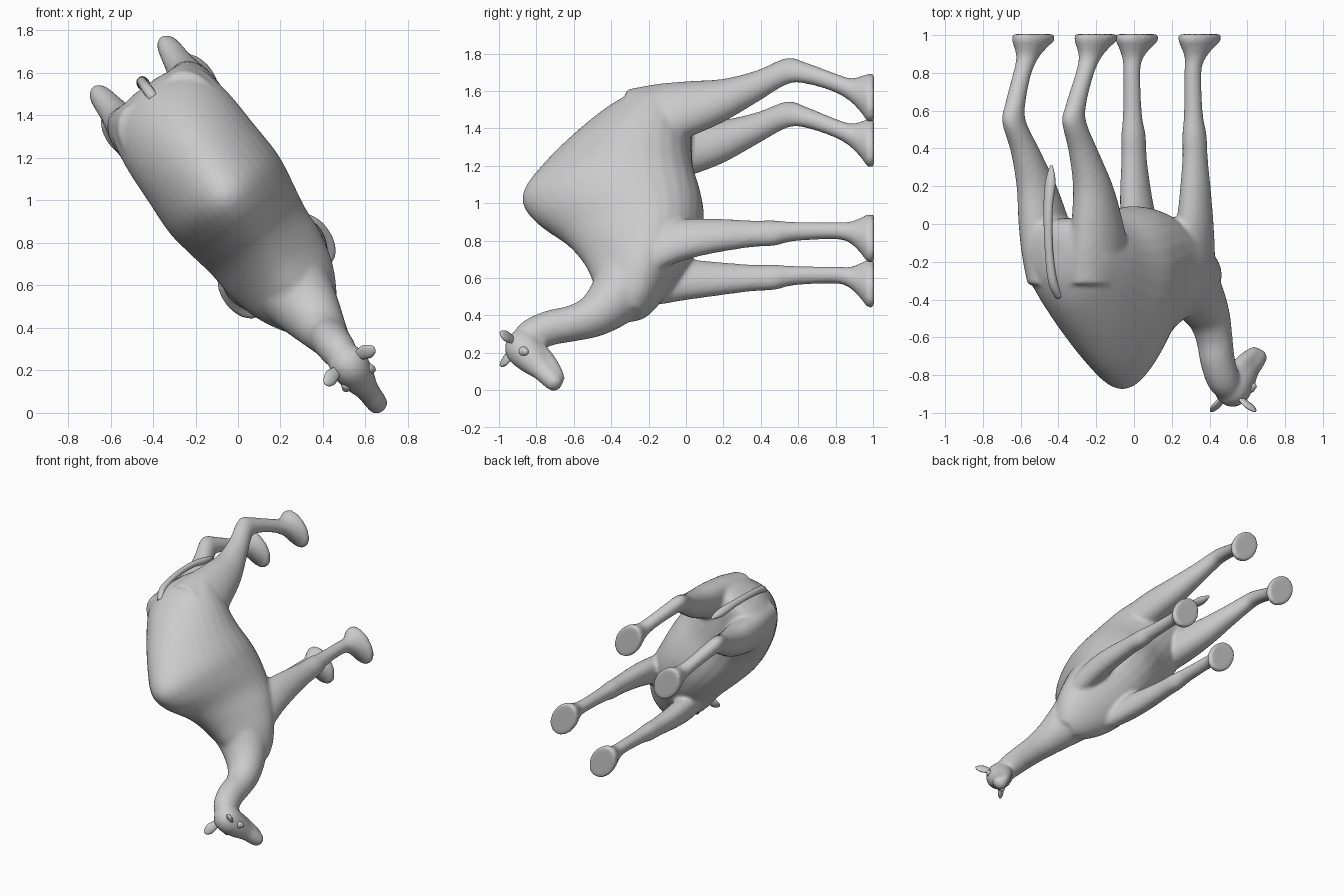
import bpy, bmesh, math
from mathutils import Vector

if "Cube" in bpy.data.objects:
    bpy.data.objects.remove(bpy.data.objects["Cube"])

# Animal frame: s = forward, h = up, t = sideways; it lies tilted in the world
def world(s, h, t):
    return Vector((.448 + .59 * s + .807 * t, -h, .327 - .807 * s + .59 * t))

def spline(pts, n=5):
    """Catmull-Rom through section tuples"""
    v = [Vector(p) for p in pts]
    v = [v[0]] + v + [v[-1]]
    out = []
    for i in range(1, len(v) - 2):
        a, b, c, d = v[i - 1:i + 3]
        for k in range(n):
            u = k / n
            out.append(.5 * (2 * b + (c - a) * u + (2 * a - 5 * b + 4 * c - d) * u * u
                             + (3 * b - a - 3 * c + d) * u ** 3))
    return out + [v[-1]]

def tube(bm, secs, axis=None, egg=0.0, side=1, sides=32):
    """Loft of ellipses. Section = (s, h, t, radius in profile plane, radius sideways)"""
    secs = spline(secs)
    rings = []
    for i, q in enumerate(secs):
        s, h, t, a, b = q
        if axis:
            nx, ny = axis
        else:
            p, r = secs[max(i - 1, 0)], secs[min(i + 1, len(secs) - 1)]
            d = Vector((r[0] - p[0], r[1] - p[1])).normalized()
            nx, ny = -d.y, d.x
        ring = []
        for k in range(sides):
            w = 2 * math.pi * k / sides
            c, sn = math.cos(w), math.sin(w)
            ring.append(bm.verts.new(world(s + nx * a * c, h + ny * a * c,
                                           side * (t + b * sn * (1 - egg * c)))))
        rings.append(ring)
    for r0, r1 in zip(rings, rings[1:]):
        for k in range(sides):
            j = (k + 1) % sides
            bm.faces.new((r0[k], r0[j], r1[j], r1[k]))
    bm.faces.new(rings[0])
    bm.faces.new(rings[-1])

def finish(bm, name, voxel=None, iters=6):
    bmesh.ops.recalc_face_normals(bm, faces=bm.faces)
    me = bpy.data.meshes.new(name)
    bm.to_mesh(me)
    bm.free()
    ob = bpy.data.objects.new(name, me)
    bpy.context.collection.objects.link(ob)
    me.polygons.foreach_set("use_smooth", [True] * len(me.polygons))
    if voxel:
        m = ob.modifiers.new("blend", 'REMESH')
        m.mode, m.voxel_size, m.use_smooth_shade = 'VOXEL', voxel, True
        m = ob.modifiers.new("soften", 'SMOOTH')
        m.factor, m.iterations = .5, iters
    return ob

bm = bmesh.new()

# Torso with hump: (s, top, bottom, half width)
torso = [(-1.5, .22, .08, .07), (-1.475, .32, .0, .18), (-1.4, .45, -.03, .255), (-1.25, .61, -.03, .287),
         (-1.05, .78, -.04, .298), (-.88, .875, -.08, .305), (-.75, .82, -.095, .288), (-.6, .65, -.07, .262),
         (-.45, .545, .0, .25), (-.3, .49, .09, .21), (-.17, .44, .17, .14), (-.1, .4, .24, .07)]
tube(bm, [(s, (a + b) / 2, 0, (a - b) / 2, w) for s, a, b, w in torso], axis=(0, 1), egg=.28)

# Neck
tube(bm, [(-.5, .28, 0, .2, .2), (-.32, .32, 0, .18, .185), (-.19, .39, 0, .145, .15), (-.09, .49, 0, .115, .115),
          (-.04, .6, 0, .097, .097), (-.01, .72, 0, .095, .09), (.04, .82, 0, .09, .085), (.1, .88, 0, .07, .07)])

# Head: skull, muzzle and lower jaw
tube(bm, [(.045, .925, 0, .03, .03), (.075, .905, 0, .075, .075), (.13, .87, 0, .098, .092), (.2, .82, 0, .086, .08),
          (.27, .765, 0, .064, .056), (.325, .725, 0, .055, .052), (.365, .695, 0, .045, .046),
          (.385, .68, 0, .02, .022)])
tube(bm, [(.13, .8, 0, .05, .06), (.23, .735, 0, .05, .045), (.31, .685, 0, .035, .036), (.345, .665, 0, .018, .02)])

# Legs, ring radii (forward, sideways)
front_leg = [(-.43, .32, .12, .16, .09), (-.44, .18, .15, .16, .09), (-.46, .02, .18, .125, .085),
             (-.475, -.15, .195, .1, .075), (-.485, -.35, .2, .076, .062), (-.49, -.47, .2, .072, .06),
             (-.5, -.58, .2, .052, .05), (-.505, -.8, .2, .046, .045), (-.49, -.88, .205, .062, .053),
             (-.465, -.945, .205, .115, .08), (-.452, -.97, .205, .142, .093), (-.452, -1.005, .205, .142, .093)]
hind_leg = [(-1.27, .32, .13, .2, .13), (-1.29, .15, .155, .2, .13), (-1.33, -.02, .175, .165, .115),
            (-1.38, -.2, .185, .125, .095), (-1.47, -.38, .19, .092, .072), (-1.565, -.54, .197, .078, .055),
            (-1.55, -.64, .2, .06, .05), (-1.485, -.79, .205, .053, .047), (-1.435, -.88, .205, .067, .055),
            (-1.4, -.945, .205, .115, .08), (-1.383, -.97, .205, .142, .093), (-1.383, -1.005, .205, .142, .093)]
for side in (1, -1):
    tube(bm, front_leg, axis=(1, 0), side=side)
    tube(bm, hind_leg, axis=(1, 0), side=side)
finish(bm, "body", voxel=.013)

# Tail
bm = bmesh.new()
tube(bm, [(-1.43, .38, 0, .022, .025), (-1.49, .3, 0, .024, .025), (-1.525, .12, 0, .02, .023),
          (-1.53, -.08, 0, .021, .026), (-1.51, -.22, 0, .024, .03), (-1.5, -.31, 0, .006, .008)], sides=16)
finish(bm, "tail")

# Ears, brows and eyes, mirrored
for side, label in ((1, "left"), (-1, "right")):
    bm = bmesh.new()
    ear = spline([(.115, .915, .05, .02), (.12, .945, .085, .032), (.125, .965, .11, .035),
                  (.13, .985, .135, .022), (.13, .995, .145, .005)])
    rings = []
    for s, h, t, r in ear:
        rings.append([bm.verts.new(world(s + r * math.cos(w), h + .35 * r * math.sin(w) * .9,
                                         side * (t - .3 * r * math.sin(w))))
                      for w in [math.pi * k / 6 for k in range(12)]])
    for r0, r1 in zip(rings, rings[1:]):
        for k in range(12):
            bm.faces.new((r0[k], r0[(k + 1) % 12], r1[(k + 1) % 12], r1[k]))
    bm.faces.new(rings[-1])
    finish(bm, label + "_ear")

    for name, r, pos in (("brow", .027, (.195, .868, .064)), ("eye", .02, (.205, .86, .074)),
                         ("nostril", .013, (.37, .712, .022))):
        bm = bmesh.new()
        bmesh.ops.create_uvsphere(bm, u_segments=16, v_segments=10, radius=r)
        bmesh.ops.translate(bm, verts=bm.verts, vec=world(pos[0], pos[1], side * pos[2]))
        finish(bm, label + "_" + name)
